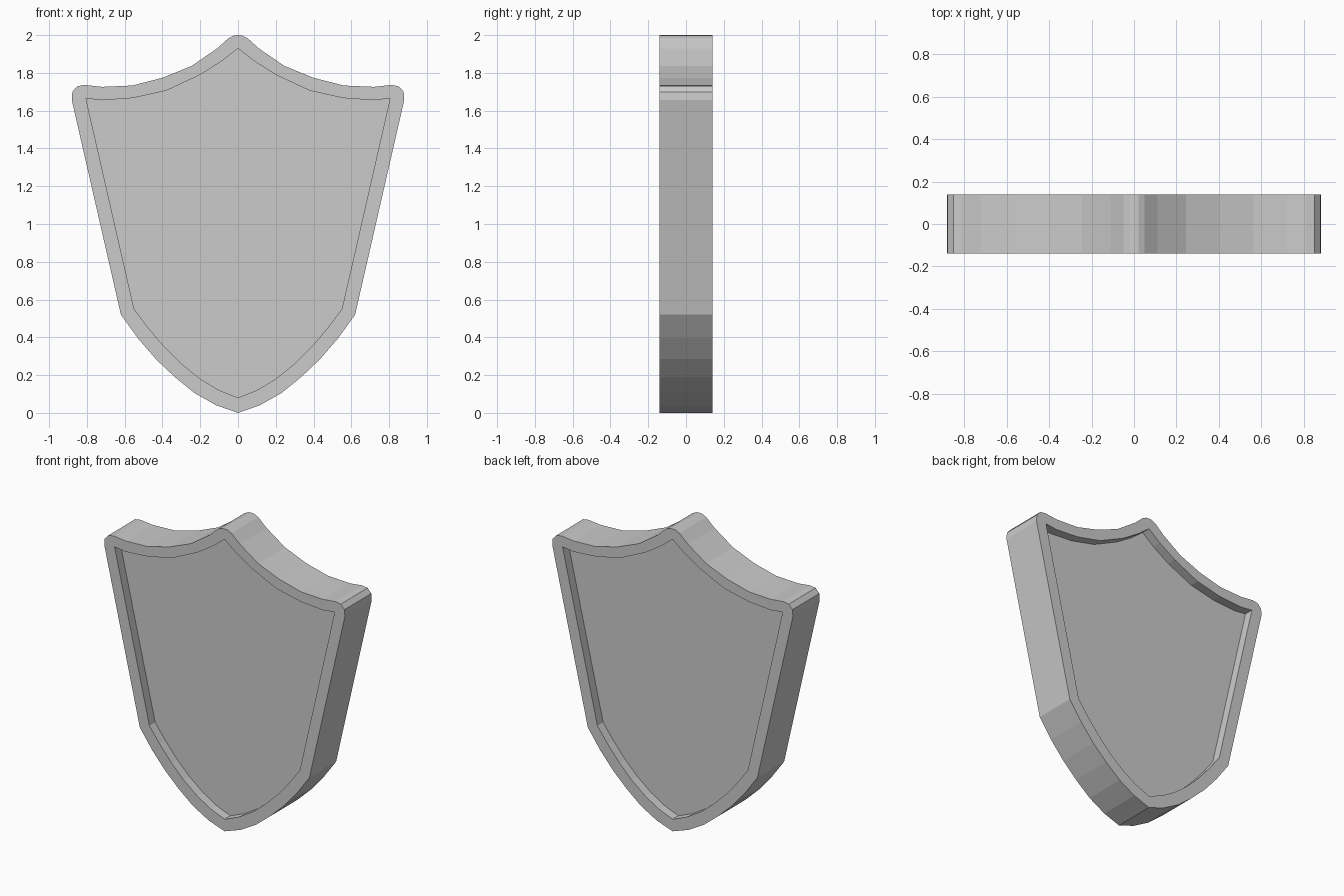
import bpy, bmesh

if "Cube" in bpy.data.objects:
    bpy.data.objects.remove(bpy.data.objects["Cube"])

HALF_DEPTH = 0.14     # rim half thickness
PANEL_Y = 0.08        # recessed panel half thickness

# Right half profiles (x, z), from the top peak down to the bottom point
OUTER = [(0, 2.0), (0.022, 1.998), (0.05, 1.984), (0.11, 1.93), (0.245, 1.837),
         (0.40, 1.774), (0.56, 1.733), (0.72, 1.726), (0.81, 1.736), (0.85, 1.73),
         (0.877, 1.70), (0.88, 1.656), (0.62, 0.52), (0.53, 0.395), (0.435, 0.285),
         (0.335, 0.19), (0.23, 0.105), (0.115, 0.04), (0, 0)]
INNER = [(0, 1.93), (0.085, 1.863), (0.20, 1.79), (0.38, 1.706), (0.555, 1.667),
         (0.72, 1.655), (0.805, 1.665), (0.55, 0.55), (0.475, 0.45), (0.39, 0.35),
         (0.30, 0.26), (0.20, 0.18), (0.10, 0.12), (0, 0.08)]


def mirrored(half):
    return half + [(-x, z) for x, z in half[-2:0:-1]]


def ring(bm, half, y):
    verts = [bm.verts.new((x, y, z)) for x, z in mirrored(half)]
    edges = [bm.edges.new((v, verts[i - 1])) for i, v in enumerate(verts)]
    return verts, edges


def wall(bm, a, b):
    for i in range(len(a)):
        bm.faces.new((a[i - 1], a[i], b[i], b[i - 1]))


bm = bmesh.new()
outer_rings = []
for side in (-1, 1):
    outer, outer_edges = ring(bm, OUTER, side * HALF_DEPTH)
    inner, inner_edges = ring(bm, INNER, side * HALF_DEPTH)
    # flat rim face between the two outlines
    bmesh.ops.triangle_fill(bm, edges=outer_edges + inner_edges,
                            use_beauty=True, normal=(0, side, 0))
    # recess wall and sunken panel
    floor, _ = ring(bm, INNER, side * PANEL_Y)
    wall(bm, inner, floor)
    bm.faces.new(floor)
    outer_rings.append(outer)

# outer edge of the shield
wall(bm, *outer_rings)
bmesh.ops.recalc_face_normals(bm, faces=bm.faces)

mesh = bpy.data.meshes.new("shield")
bm.to_mesh(mesh)
bm.free()
bpy.context.collection.objects.link(bpy.data.objects.new("shield", mesh))
